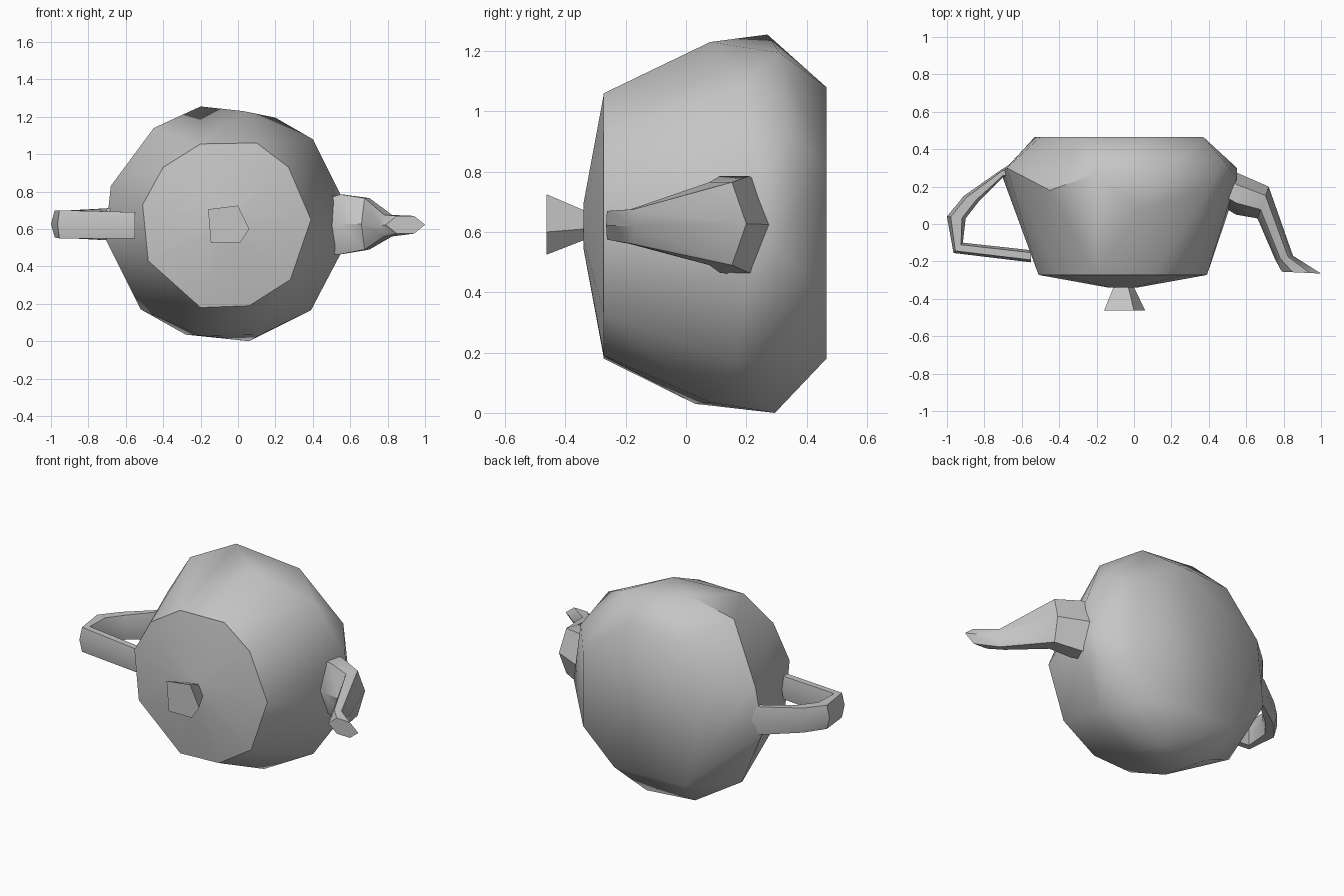
import bpy, bmesh, math
from mathutils import Vector

cube = bpy.data.objects.get("Cube")
if cube:
    bpy.data.objects.remove(cube, do_unlink=True)

grey = bpy.data.materials.new("plain grey")
grey.use_nodes = True
colour = (.56, .56, .56, 1)
grey.diffuse_color = colour
grey.node_tree.nodes["Principled BSDF"].inputs["Base Color"].default_value = colour


def finish(name, bm, angle):
    bmesh.ops.recalc_face_normals(bm, faces=bm.faces)
    mesh = bpy.data.meshes.new(name)
    bm.to_mesh(mesh)
    bm.free()
    mesh.materials.append(grey)
    obj = bpy.data.objects.new(name, mesh)
    bpy.context.collection.objects.link(obj)
    bpy.ops.object.select_all(action='DESELECT')
    obj.select_set(True)
    bpy.context.view_layer.objects.active = obj
    bpy.ops.object.shade_smooth_by_angle(angle=math.radians(angle))


def hull(name, points, angle):
    """Faceted solid wrapped around a few points."""
    bm = bmesh.new()
    for p in points:
        bm.verts.new(p)
    bmesh.ops.convex_hull(bm, input=bm.verts)
    loose = [v for v in bm.verts if not v.link_faces]
    bmesh.ops.delete(bm, geom=loose, context='VERTS')
    bmesh.ops.dissolve_limit(bm, angle_limit=math.radians(1), verts=bm.verts, edges=bm.edges)
    finish(name, bm, angle)


def loft(name, sections, ridge, angle):
    """Six-sided tube; each section is outer xy, inner xy, low z, high z."""
    bm = bmesh.new()
    rings = []
    for outer, inner, low, high in sections:
        a, b = Vector(outer), Vector(inner)
        near, far = a.lerp(b, ridge), b.lerp(a, ridge)
        middle = (low + high) / 2
        loop = [(a, middle), (near, high), (far, high),
                (b, middle), (far, low), (near, low)]
        rings.append([bm.verts.new((p.x, p.y, z)) for p, z in loop])
    for r, s in zip(rings, rings[1:]):
        for i in range(len(r)):
            j = (i + 1) % len(r)
            bm.faces.new((r[i], r[j], s[j], s[i]))
    bm.faces.new(rings[0])
    bm.faces.new(rings[-1])
    finish(name, bm, angle)


def at_depth(outline, y, scale=1, centre=(-.06, .62)):
    """Place an xz outline at depth y, scaled about a centre."""
    cx, cz = centre
    return [(cx + (x - cx) * scale, y, cz + (z - cz) * scale) for x, z in outline]


# Pot body: rim, uneven belly and flat base
rim = [(-.2, 1.055), (.1, 1.06), (.27, .93), (.39, .65), (.28, .33),
       (.06, .19), (-.2, .18), (-.48, .43), (-.51, .73), (-.4, .93)]
belly = [(-.2, .27, 1.255), (.03, .08, 1.23), (.2, .31, 1.195), (.4, .18, 1.08),
         (.475, .34, .92), (.55, .25, .78), (.55, .3, .55), (.55, .2, .47),
         (.5, .31, .38), (.39, .17, .165), (.12, .08, .035), (.06, .295, 0),
         (-.2, .03, .03), (-.28, .31, .035), (-.52, .2, .17), (-.71, .27, .55),
         (-.68, .3, .83), (-.45, .18, 1.14)]
base = [(.07, 1.08), (-.28, 1.06), (-.5, .81), (-.53, .53),
        (-.315, .19), (.16, .18), (.37, .375), (.37, .83)]
hull("pot_body", at_depth(rim, -.273) + belly + at_depth(base, .466), 50)

# Shallow domed lid
hull("lid", at_depth(rim, -.273, .99) + at_depth(rim, -.34, .17), 35)

# Flared lid knob
knob = [(-.16, .705), (0, .725), (.06, .6), (.01, .525), (-.145, .525)]
hull("lid_knob", at_depth(knob, -.462) + at_depth(knob, -.33, .46), 25)

# Looped handle
loft("handle", [
    ((-.6, .36), (-.6, .25), .54, .72),
    ((-.71, .29), (-.7, .25), .54, .71),
    ((-.91, .15), (-.83, .12), .55, .7),
    ((-1, .04), (-.9, .03), .555, .7),
    ((-.965, -.155), (-.915, -.1), .55, .7),
    ((-.55, -.205), (-.55, -.14), .55, .69),
], .2, 35)

# Bent tapering spout
loft("spout", [
    ((.43, .33), (.48, .09), .46, .76),
    ((.56, .27), (.545, .05), .465, .785),
    ((.72, .2), (.66, .03), .49, .765),
    ((.85, -.17), (.755, -.19), .56, .675),
    ((1, -.265), (.79, -.255), .575, .67),
], .28, 40)
